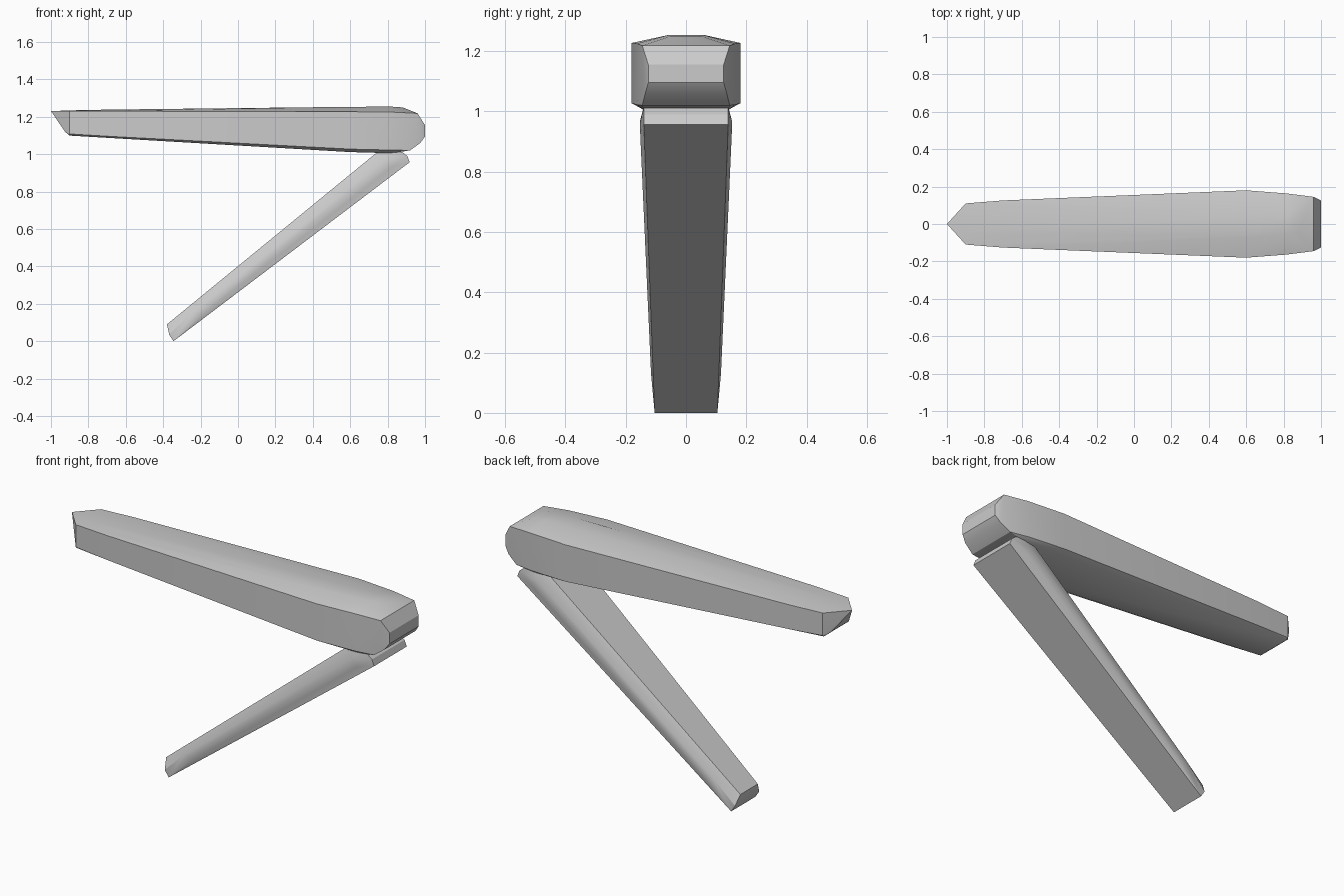
import bpy, bmesh, math

if "Cube" in bpy.data.objects:
    bpy.data.objects.remove(bpy.data.objects["Cube"])


def hull_part(name, half_points):
    """Faceted convex bar from points on one side, mirrored across y."""
    bm = bmesh.new()
    for x, y, z in half_points:
        for side in ((1, -1) if y else (1,)):
            bm.verts.new((x, y * side, z))
    res = bmesh.ops.convex_hull(bm, input=bm.verts)
    loose = [v for v in bm.verts if not v.link_faces]
    bmesh.ops.delete(bm, geom=loose, context='VERTS')
    bmesh.ops.dissolve_limit(bm, angle_limit=math.radians(1.5),
                             verts=bm.verts, edges=bm.edges)
    bmesh.ops.recalc_face_normals(bm, faces=bm.faces)
    mesh = bpy.data.meshes.new(name)
    bm.to_mesh(mesh)
    bm.free()
    ob = bpy.data.objects.new(name, mesh)
    bpy.context.collection.objects.link(ob)
    bpy.ops.object.select_all(action='DESELECT')
    bpy.context.view_layer.objects.active = ob
    ob.select_set(True)
    bpy.ops.object.shade_smooth_by_angle(angle=math.radians(25))
    return ob


def section(x, shoulder, crown, cheek, base):
    """Half cross-section: four (y, z) pairs at one x."""
    return [(x, y, z) for y, z in (shoulder, crown, cheek, base)]


# Upper arm: pointed at the left, blunt and rounded at the right
upper = [(-1, 0, 1.23), (-0.925, 0.08, 1.12)]
upper += section(-0.9, (0.11, 1.23), (0.04, 1.234), (0.11, 1.108), (0.10, 1.099))
upper += section(-0.70, (0.126, 1.23), (0.06, 1.238), (0.124, 1.096), (0.105, 1.088))
upper += section(0.60, (0.18, 1.227), (0.062, 1.253), (0.18, 1.027), (0.145, 1.011))
upper += section(0.82, (0.163, 1.225), (0.055, 1.254), (0.163, 1.022), (0.14, 1.005))
upper += [(0.88, 0.05, 1.25)]
# Rounded nose rim
upper += [(0.96, 0.145, 1.218), (1, 0.125, 1.155), (1, 0.125, 1.095),
          (0.975, 0.135, 1.06), (0.92, 0.145, 1.02)]
hull_part("upper_arm", upper)

# Lower arm: slanted tapering bar with softened sides
lower = [
    # foot end
    (-0.345, 0.104, 0.0), (-0.368, 0.104, 0.035), (-0.38, 0.075, 0.09),
    (-0.20, 0.116, 0.13), (-0.24, 0.115, 0.16),
    # hinge end
    (0.918, 0.14, 0.957), (0.905, 0.14, 0.99), (0.88, 0.14, 1.01),
    (0.82, 0.152, 0.93), (0.79, 0.152, 0.97),
    (0.75, 0.125, 1.015), (0.83, 0.14, 1.017),
]
hull_part("lower_arm", lower)
